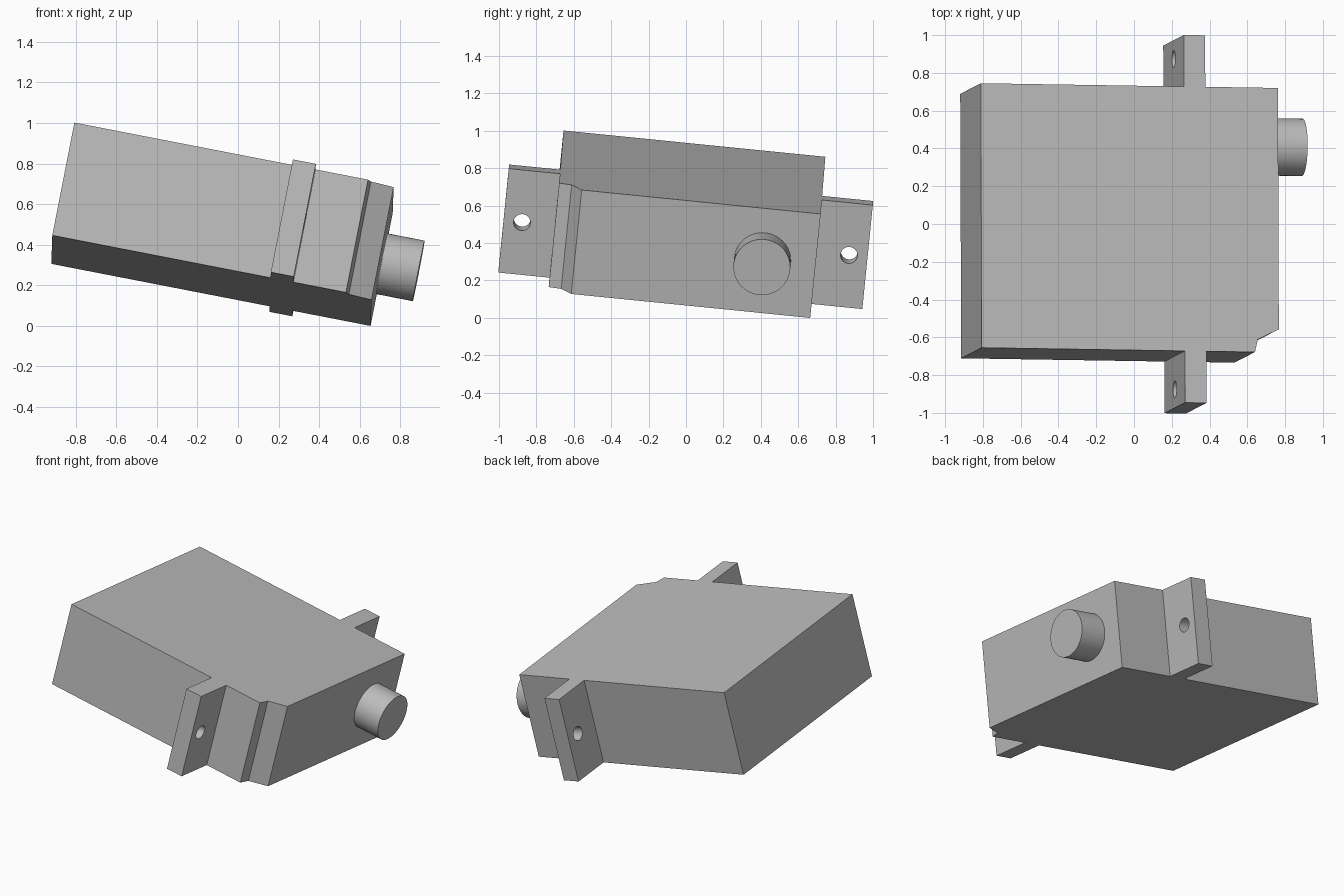
import bpy, bmesh
from math import pi
from mathutils import Matrix, Vector

cube = bpy.data.objects.get("Cube")
if cube:
    bpy.data.objects.remove(cube, do_unlink=True)

grey = bpy.data.materials.new("grey plastic")
grey.use_nodes = True
colour = (0.5, 0.5, 0.5, 1)
grey.diffuse_color = colour
grey.node_tree.nodes["Principled BSDF"].inputs["Base Color"].default_value = colour

# Tilted frame of the whole motor: length, width and height axes
along = Vector((0.981, -0.0156, -0.1906)).normalized()
across = Vector((-0.005, 0.995, -0.0995))
across = (across - along * across.dot(along)).normalized()
up = along.cross(across)
frame = Matrix((along, across, up)).transposed().to_4x4()
frame.translation = (-0.915, -0.711, 0.446)

LENGTH, WIDTH, HEIGHT = 1.603, 1.407, 0.569
MID = HEIGHT / 2


def finish(name, bm):
    bmesh.ops.recalc_face_normals(bm, faces=bm.faces)
    mesh = bpy.data.meshes.new(name)
    bm.to_mesh(mesh)
    bm.free()
    obj = bpy.data.objects.new(name, mesh)
    bpy.context.collection.objects.link(obj)
    mesh.materials.append(grey)
    obj.matrix_world = frame
    return obj


def slab(name, outline):
    """Extrude a plan outline over the full height."""
    bm = bmesh.new()
    face = bm.faces.new([bm.verts.new((x, y, 0)) for x, y in outline])
    top = bmesh.ops.extrude_face_region(bm, geom=[face])["geom"]
    verts = [v for v in top if isinstance(v, bmesh.types.BMVert)]
    bmesh.ops.translate(bm, verts=verts, vec=(0, 0, HEIGHT))
    return finish(name, bm)


def rod(name, start, end, y, radius):
    """Cylinder lying along the length axis."""
    bm = bmesh.new()
    place = Matrix.Translation(((start + end) / 2, y, MID)) @ Matrix.Rotation(pi / 2, 4, "Y")
    bmesh.ops.create_cone(bm, cap_ends=True, segments=64, radius1=radius,
                          radius2=radius, depth=end - start, matrix=place)
    return finish(name, bm)


def select(obj):
    bpy.ops.object.select_all(action="DESELECT")
    obj.select_set(True)
    bpy.context.view_layer.objects.active = obj


# Case with the stepped, chamfered corner
slab("case", [(0, 0), (1.474, 0), (1.489, 0.067), (LENGTH, 0.123),
              (LENGTH, WIDTH), (0, WIDTH)])

# Output shaft
shaft = rod("output_shaft", LENGTH - 0.02, 1.788, 1.122, 0.152)

# Mounting flanges, each with a screw hole
flanges = []
for name, near, far, hole in (("front_flange", -0.275, 0, -0.176),
                              ("back_flange", WIDTH, 1.681, 1.581)):
    flange = slab(name, [(1.096, near), (1.211, near), (1.211, far), (1.096, far)])
    cutter = rod("hole_cutter", 1.0, 1.3, hole, 0.045)
    cutter.hide_render = True
    cut = flange.modifiers.new("screw hole", "BOOLEAN")
    cut.operation = "DIFFERENCE"
    cut.solver = "EXACT"
    cut.object = cutter
    select(flange)
    bpy.ops.object.modifier_apply(modifier=cut.name)
    bpy.data.objects.remove(cutter, do_unlink=True)
    flanges.append(flange)

for obj in [shaft] + flanges:
    select(obj)
    bpy.ops.object.shade_smooth_by_angle(angle=pi / 6)
